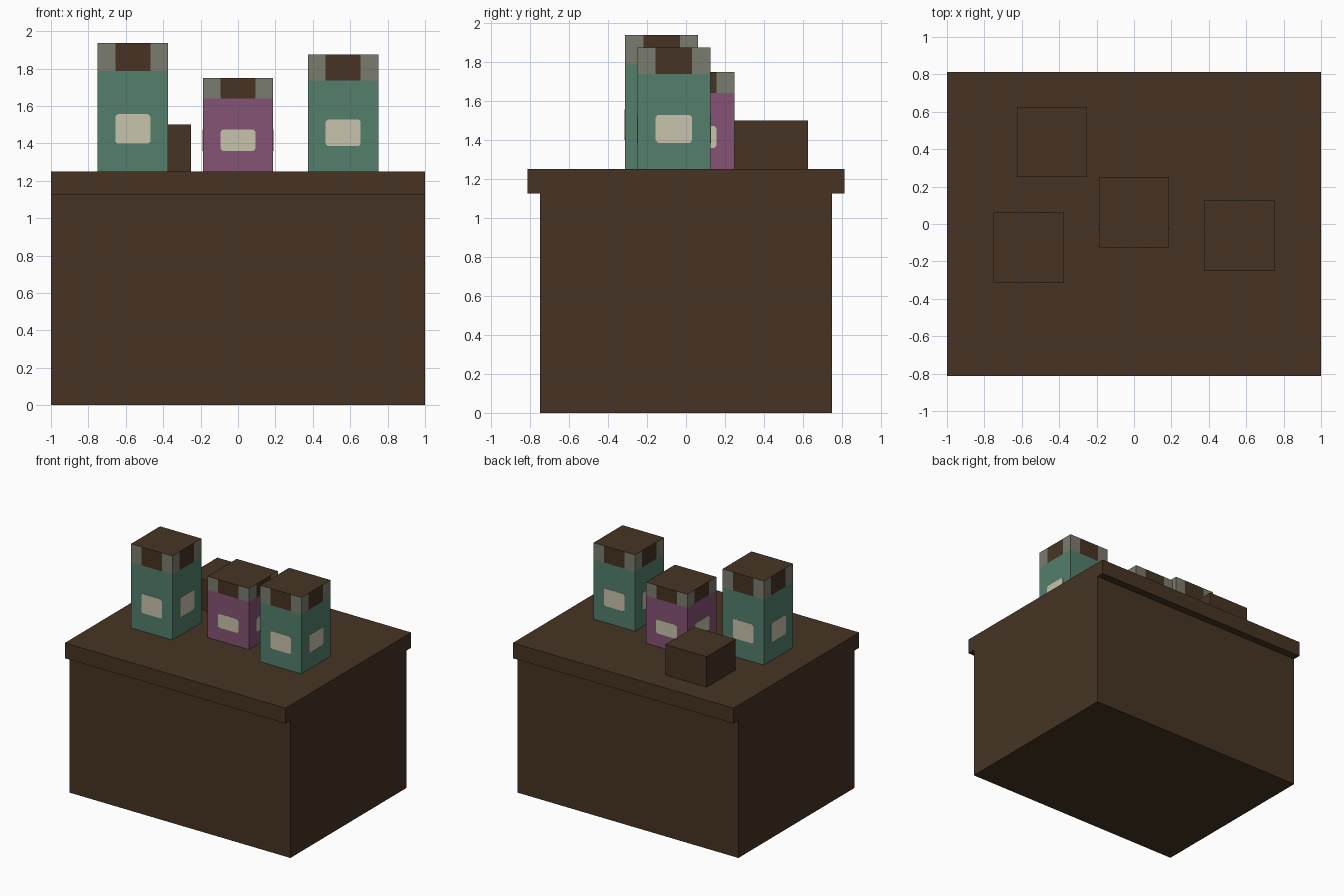
import bpy, bmesh
from mathutils import Matrix, Vector

cube = bpy.data.objects.get("Cube")
if cube:
    bpy.data.objects.remove(cube, do_unlink=True)


def material(name, hex_code):
    def linear(c):
        return c / 12.92 if c <= 0.04045 else ((c + 0.055) / 1.055) ** 2.4
    rgb = [linear(int(hex_code[i:i + 2], 16) / 255) for i in range(0, 6, 2)]
    mat = bpy.data.materials.new(name)
    mat.use_nodes = True
    mat.diffuse_color = (*rgb, 1)
    bsdf = next(n for n in mat.node_tree.nodes if n.type == 'BSDF_PRINCIPLED')
    bsdf.inputs["Base Color"].default_value = (*rgb, 1)
    bsdf.inputs["Roughness"].default_value = 0.9
    return mat


brown = material("dark_brown_wood", "463423")
green = material("green_paper", "537F6C")
purple = material("purple_paper", "855375")
cream = material("cream_label", "C8C3AD")
grey = material("grey_rim", "7B7C6E")


def finish(name, bm, mats, location=(0, 0, 0)):
    mesh = bpy.data.meshes.new(name)
    bm.to_mesh(mesh)
    bm.free()
    for mat in mats:
        mesh.materials.append(mat)
    obj = bpy.data.objects.new(name, mesh)
    obj.location = location
    bpy.context.collection.objects.link(obj)


def box_mesh(size):
    # Box standing on its own origin
    bm = bmesh.new()
    bmesh.ops.create_cube(bm, size=1)
    bmesh.ops.translate(bm, verts=bm.verts, vec=(0, 0, 0.5))
    bmesh.ops.scale(bm, verts=bm.verts, vec=size)
    return bm


def box(name, size, location):
    finish(name, box_mesh(size), [brown], location)


def cut(bm, point, normal):
    bmesh.ops.bisect_plane(bm, geom=bm.verts[:] + bm.edges[:] + bm.faces[:],
                           plane_co=point, plane_no=normal)


WIDTH = 0.375      # width of every container
HALF = WIDTH / 2
PATCH = WIDTH / 4  # half width of labels and rim patches


def container(name, body, x, y, height):
    # Body with a rim band, split so a brown patch sits mid-side
    bm = box_mesh((WIDTH, WIDTH, height))
    rim = height * 0.78
    cut(bm, (0, 0, rim), (0, 0, 1))
    for side in (-PATCH, PATCH):
        cut(bm, (side, 0, 0), (1, 0, 0))
        cut(bm, (0, side, 0), (0, 1, 0))
    bm.normal_update()
    for face in bm.faces:
        centre = face.calc_center_median()
        if abs(face.normal.z) > 0.5:
            face.material_index = 1
        elif centre.z > rim:
            middle = min(abs(centre.x), abs(centre.y)) < PATCH / 2
            face.material_index = 1 if middle else 2
    finish(name, bm, [body, brown, grey], (x, y, 1.25))

    # Thin labels with clipped corners on all four sides
    bm = bmesh.new()
    low, high, clip = height * 0.217, height * 0.446, 0.012
    front = -HALF - 0.002
    outline = []
    for sx, top, first in ((-1, low, 0), (1, low, 1), (1, high, 0), (-1, high, 1)):
        inward = 1 if top == low else -1
        pair = [(sx * PATCH, top + inward * clip), (sx * (PATCH - clip), top)]
        outline += reversed(pair) if first else pair
    for turn in range(4):
        spin = Matrix.Rotation(turn * 1.5707963, 3, 'Z')
        bm.faces.new([bm.verts.new(spin @ Vector((u, front, v))) for u, v in outline])
    plates = bmesh.ops.extrude_face_region(bm, geom=bm.faces[:])
    for v in plates["geom"]:
        if isinstance(v, bmesh.types.BMVert):
            v.co.x *= HALF / -front if abs(v.co.x) > HALF else 1
            v.co.y *= HALF / -front if abs(v.co.y) > HALF else 1
    bmesh.ops.recalc_face_normals(bm, faces=bm.faces)
    finish(name + "_labels", bm, [cream], (x, y, 1.25))


# Counter
box("counter_base", (2, 1.5, 1.125), (0, 0, 0))
box("counter_top", (2, 1.625, 0.125), (0, 0, 1.125))

# Goods on the counter
container("tall_green_container", green, -0.5625, -0.125, 0.6875)
container("purple_container", purple, 0, 0.0625, 0.5)
container("green_container", green, 0.5625, -0.0625, 0.625)
box("small_wooden_block", (WIDTH, WIDTH, 0.25), (-0.4375, 0.4375, 1.25))
